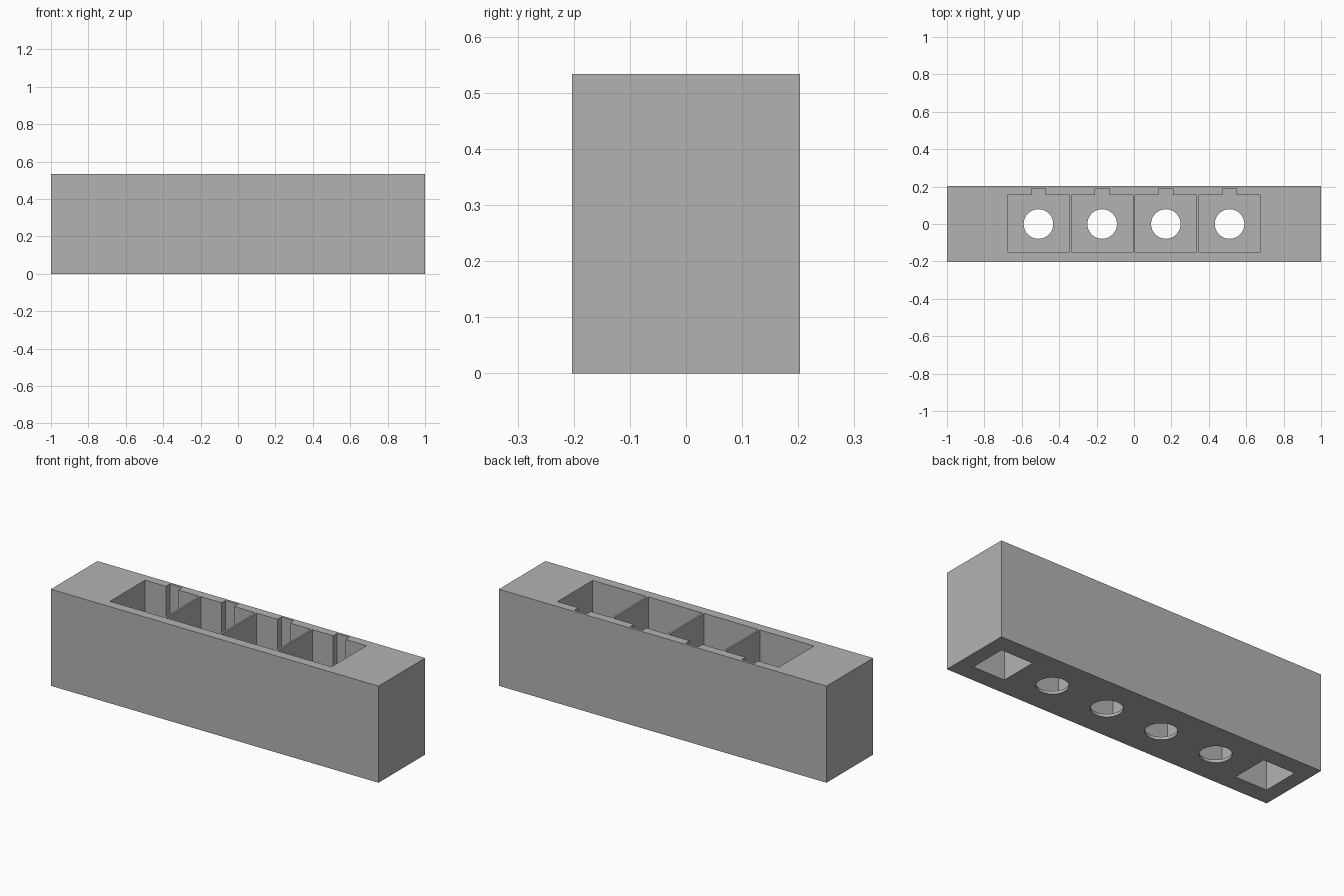
import bpy
import bmesh
from mathutils import Matrix

if "Cube" in bpy.data.objects:
    bpy.data.objects.remove(bpy.data.objects["Cube"], do_unlink=True)

HEIGHT, HALF_DEPTH = 0.533, 0.203
FLOOR = 0.016          # thickness under the pockets
PITCH = 0.3405         # spacing of the pockets

grey = bpy.data.materials.new("neutral_grey")
grey.use_nodes = True
colour = (0.45, 0.45, 0.45, 1)
grey.diffuse_color = colour
grey.node_tree.nodes["Principled BSDF"].inputs["Base Color"].default_value = colour


def make_object(name, bm):
    mesh = bpy.data.meshes.new(name)
    bm.to_mesh(mesh)
    bm.free()
    mesh.materials.append(grey)
    obj = bpy.data.objects.new(name, mesh)
    bpy.context.collection.objects.link(obj)
    return obj


def prism(name, outline, z0, z1):
    """Extrude a flat outline from z0 to z1."""
    bm = bmesh.new()
    base = bm.faces.new([bm.verts.new((x, y, z0)) for x, y in outline])
    top = bmesh.ops.extrude_face_region(bm, geom=[base])["geom"]
    verts = [v for v in top if isinstance(v, bmesh.types.BMVert)]
    bmesh.ops.translate(bm, verts=verts, vec=(0, 0, z1 - z0))
    bmesh.ops.recalc_face_normals(bm, faces=bm.faces)
    return make_object(name, bm)


def box(name, x0, x1, y0, y1, z0, z1):
    return prism(name, [(x0, y0), (x1, y0), (x1, y1), (x0, y1)], z0, z1)


def cylinder(name, x, radius, z0, z1):
    bm = bmesh.new()
    bmesh.ops.create_cone(bm, cap_ends=True, segments=64, radius1=radius,
                          radius2=radius, depth=z1 - z0,
                          matrix=Matrix.Translation((x, 0, (z0 + z1) / 2)))
    return make_object(name, bm)


# Solid block
block = box("holder_block", -1, 1, -HALF_DEPTH, HALF_DEPTH, 0, HEIGHT)
cutters = []

# Four pockets, each with a key slot at the back and a round hole in its floor
for i in range(4):
    c = (i - 1.5) * PITCH
    half, slot, front, back, key = 0.165, 0.038, -0.151, 0.155, 0.189
    outline = [(c - half, front), (c + half, front), (c + half, back),
               (c + slot, back), (c + slot, key), (c - slot, key),
               (c - slot, back), (c - half, back)]
    cutters.append(prism("pocket_cutter", outline, FLOOR, HEIGHT + 0.1))
    cutters.append(cylinder("hole_cutter", c, 0.079, -0.1, 0.1))

# Square sockets under both ends
for side in (-1, 1):
    c = side * 0.82
    cutters.append(box("socket_cutter", c - 0.097, c + 0.097,
                       -0.105, 0.105, -0.1, HEIGHT - 0.1))

for cutter in cutters:
    cutter.hide_render = True
    mod = block.modifiers.new("cut", "BOOLEAN")
    mod.operation = "DIFFERENCE"
    mod.solver = "EXACT"
    mod.object = cutter

# Bake the cuts and remove the helpers
graph = bpy.context.evaluated_depsgraph_get()
baked = bpy.data.meshes.new_from_object(block.evaluated_get(graph))
block.modifiers.clear()
block.data = baked
for cutter in cutters:
    bpy.data.objects.remove(cutter, do_unlink=True)

# Smooth only the round holes
bpy.context.view_layer.objects.active = block
block.select_set(True)
bpy.ops.object.shade_smooth_by_angle()
